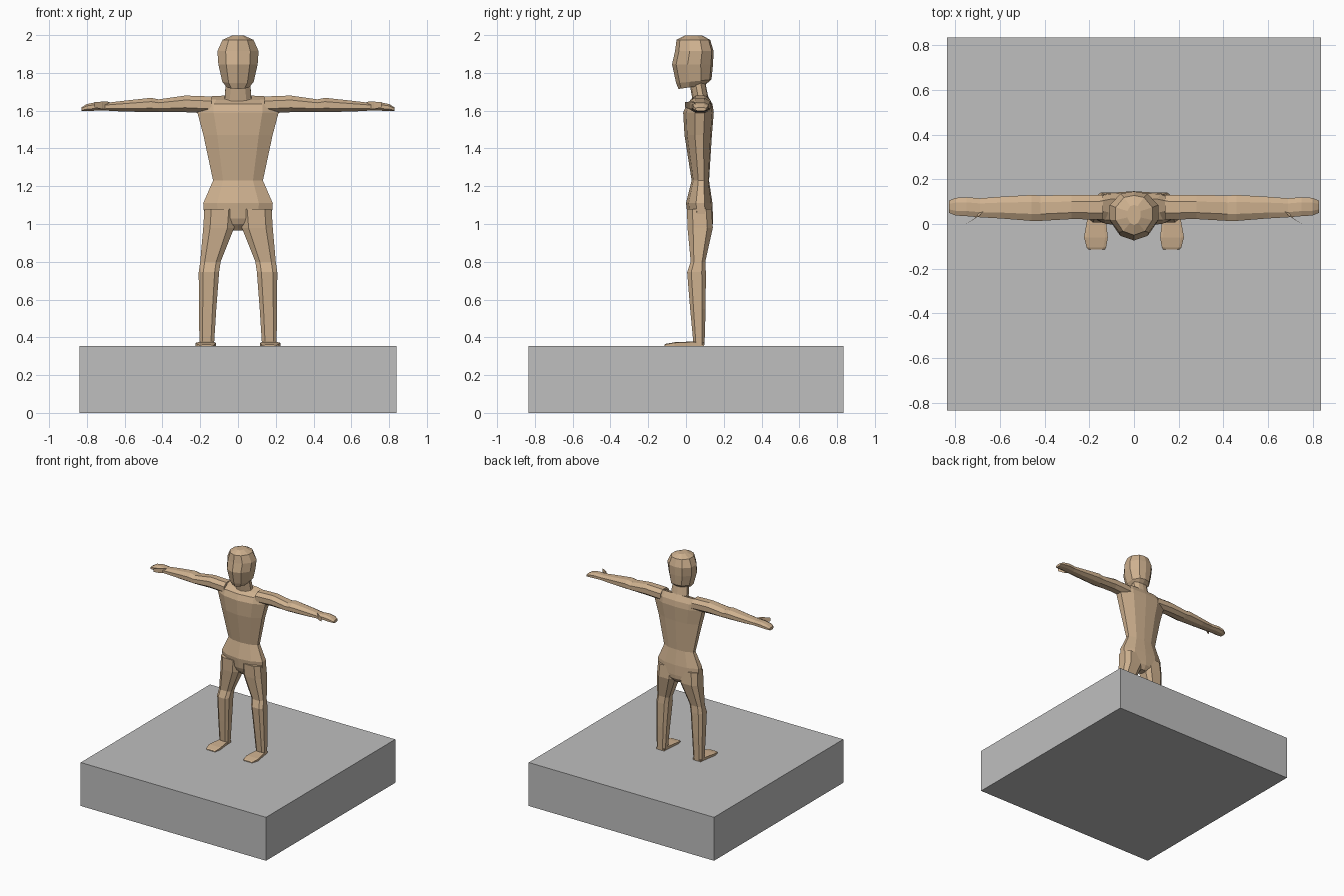
import bpy, bmesh

def material(name, rgb):
    m = bpy.data.materials.new(name)
    m.diffuse_color = (*rgb, 1)
    return m

SKIN = material("tan_skin", (0.62, 0.44, 0.275))
GREY = material("plinth_grey", (0.52, 0.52, 0.52))

def loft(name, rings, mat):
    """Skin a list of equal-length point rings and cap both ends."""
    bm = bmesh.new()
    vs = [[bm.verts.new(p) for p in r] for r in rings]
    n = len(vs[0])
    for a, b in zip(vs, vs[1:]):
        for i in range(n):
            j = (i + 1) % n
            bm.faces.new((a[i], a[j], b[j], b[i]))
    bm.faces.new(vs[0])
    bm.faces.new(vs[-1])
    bmesh.ops.recalc_face_normals(bm, faces=bm.faces)
    me = bpy.data.meshes.new(name)
    bm.to_mesh(me)
    bm.free()
    me.materials.append(mat)
    ob = bpy.data.objects.new(name, me)
    bpy.context.collection.objects.link(ob)
    return ob

def mirrored(name, rings, mat):
    """Make a right-hand part and its left-hand twin."""
    loft("right_" + name, rings, mat)
    loft("left_" + name, [[(-x, y, z) for x, y, z in r] for r in rings], mat)

# Cross-section of the body: (share of half width, share of depth)
HALF = [(0, 0), (.6, .1), (1, .38), (1, .7), (.55, .95), (0, 1)]

def body_ring(z, w, yf, yb, front_drop=0.0):
    pts = HALF + [(-a, b) for a, b in HALF[-2:0:-1]]
    return [(a * w, yf + b * (yb - yf), z - front_drop * (1 - b)) for a, b in pts]

def oval(x0, x1, y0, y1, cut=.28):
    """Octagon filling a rectangle."""
    cx, cy = (x1 - x0) * cut, (y1 - y0) * cut
    return [(x0 + cx, y0), (x1 - cx, y0), (x1, y0 + cy), (x1, y1 - cy),
            (x1 - cx, y1), (x0 + cx, y1), (x0, y1 - cy), (x0, y0 + cy)]

# Plinth
loft("plinth", [[(x, y, z) for x, y in ((-.838, -.835), (.838, -.835),
     (.838, .835), (-.838, .835))] for z in (0, .355)], GREY)

# Torso with pelvis
loft("torso", [body_ring(*r) for r in (
    (.965, .025, .05, .12), (1.0, .10, .02, .142), (1.03, .178, .01, .143),
    (1.11, .184, .0, .14), (1.23, .132, .03, .122), (1.47, .183, -.008, .137),
    (1.59, .215, -.015, .147), (1.635, .215, .005, .14),
    (1.68, .19, .045, .115, .025))], SKIN)

# Neck
loft("neck", [body_ring(*r) for r in (
    (1.64, .08, .035, .125), (1.685, .07, .035, .115, .03),
    (1.79, .062, .01, .095))], SKIN)

# Head, tilted slightly at the jaw
loft("head", [body_ring(*r) for r in (
    (1.735, .058, -.04, .10, .02), (1.765, .083, -.052, .135, .02),
    (1.845, .104, -.074, .143), (1.915, .109, -.058, .146),
    (1.975, .082, -.05, .128), (1.998, .03, -.005, .085))], SKIN)

# Arms with mitten hands: x, z bottom, z top, y front, y back
ARM = ((.14, 1.585, 1.675, .02, .13), (.28, 1.592, 1.68, .022, .13),
       (.42, 1.592, 1.66, .014, .128), (.46, 1.593, 1.668, .014, .13),
       (.60, 1.595, 1.653, .025, .122), (.69, 1.60, 1.642, .03, .115),
       (.75, 1.60, 1.645, .035, .12), (.80, 1.598, 1.635, .038, .117),
       (.828, 1.597, 1.618, .05, .105))
mirrored("arm", [[(x, b, c) for b, c in oval(y0, y1, z0, z1, .27)]
                 for x, z0, z1, y0, y1 in ARM], SKIN)

# Thumbs
mirrored("thumb", [[(x, y + s, z0), (x + .028, y - s, z0),
                    (x + .028, y - s, z1), (x, y + s, z1)]
         for x, y, s, z0, z1 in ((.665, .06, .01, 1.608, 1.64),
         (.69, .03, .01, 1.608, 1.648), (.732, .004, .008, 1.617, 1.645))], SKIN)

# Legs: z, x inner, x outer, y front, y back
LEG = ((1.08, .012, .178, .005, .135), (.98, .02, .184, .008, .142),
       (.80, .092, .20, .025, .102), (.745, .10, .208, .006, .105),
       (.55, .115, .207, .022, .104), (.36, .127, .204, .04, .098))
mirrored("leg", [[(x, y, z) for x, y in oval(x0, x1, y0, y1, .22)]
                 for z, x0, x1, y0, y1 in LEG], SKIN)

# Feet: y, x inner, x outer, top height
FOOT = ((.096, .13, .20, .374), (.03, .128, .208, .378),
        (-.06, .117, .224, .374), (-.105, .125, .212, .366),
        (-.115, .132, .202, .361))
mirrored("foot", [[(x0, y, .355), (x1, y, .355), (x1, y, t - .003),
                   (x1 - .012, y, t), (x0 + .012, y, t), (x0, y, t - .003)]
                  for y, x0, x1, t in FOOT], SKIN)
